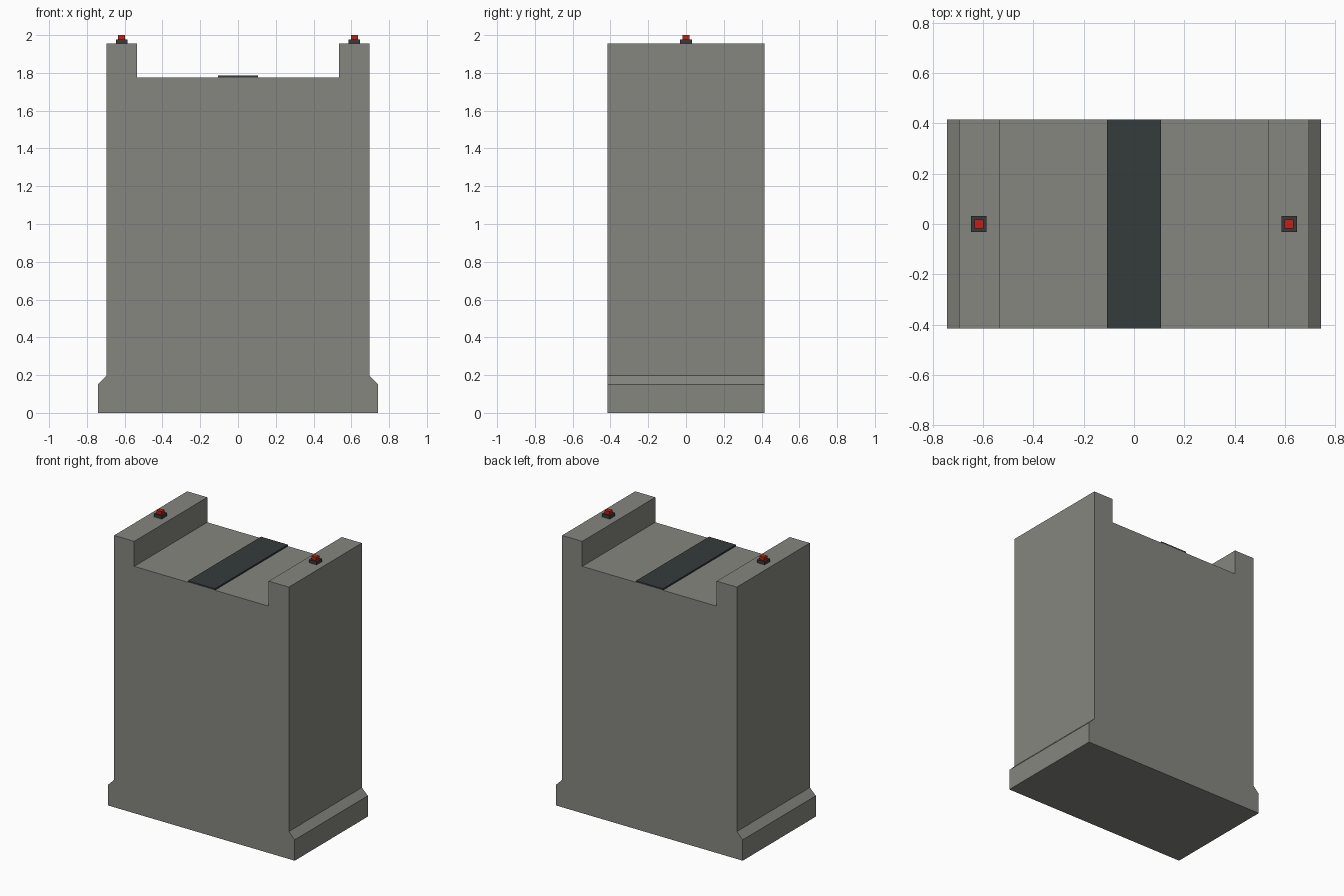
import bpy, bmesh

if "Cube" in bpy.data.objects:
    bpy.data.objects.remove(bpy.data.objects["Cube"])

def material(name, rgb):
    m = bpy.data.materials.new(name)
    m.diffuse_color = (*rgb, 1.0)
    m.use_nodes = True
    m.node_tree.nodes["Principled BSDF"].inputs["Base Color"].default_value = m.diffuse_color
    return m

concrete = material("concrete grey", (0.24, 0.24, 0.215))
dark = material("dark slate", (0.035, 0.045, 0.045))
red = material("lamp red", (0.62, 0.012, 0.005))

DEPTH = 0.415

def extrude_profile(name, points, mat):
    """Extrude a front (x, z) outline through the full depth."""
    bm = bmesh.new()
    face = bm.faces.new([bm.verts.new((x, -DEPTH, z)) for x, z in points])
    ext = bmesh.ops.extrude_face_region(bm, geom=[face])
    moved = [v for v in ext["geom"] if isinstance(v, bmesh.types.BMVert)]
    bmesh.ops.translate(bm, verts=moved, vec=(0, 2 * DEPTH, 0))
    bmesh.ops.recalc_face_normals(bm, faces=bm.faces)
    return finish(name, bm, mat)

def box(name, x, half, z0, z1, mat):
    bm = bmesh.new()
    bmesh.ops.create_cube(bm, size=1)
    bmesh.ops.scale(bm, vec=(2 * half, 2 * half, z1 - z0), verts=bm.verts)
    bmesh.ops.translate(bm, vec=(x, 0, (z0 + z1) / 2), verts=bm.verts)
    return finish(name, bm, mat)

def finish(name, bm, mat):
    me = bpy.data.meshes.new(name)
    bm.to_mesh(me)
    bm.free()
    me.materials.append(mat)
    ob = bpy.data.objects.new(name, me)
    bpy.context.collection.objects.link(ob)
    return ob

# Main block: flared foot, tall walls, raised side ledges
half = [(0.742, 0), (0.742, 0.15), (0.695, 0.197),
        (0.695, 1.955), (0.535, 1.955), (0.535, 1.775)]
extrude_profile("wall_block", half + [(-x, z) for x, z in reversed(half)], concrete)

# Dark strip across the walkway
w = 0.107
extrude_profile("walkway_strip", [(-w, 1.775), (w, 1.775), (w, 1.786), (-w, 1.786)], dark)

# Signal lamps on both ledges
for side, label in ((-1, "left"), (1, "right")):
    box(label + "_lamp_base", side * 0.616, 0.031, 1.955, 1.977, dark)
    box(label + "_lamp", side * 0.616, 0.018, 1.977, 2.0, red)
